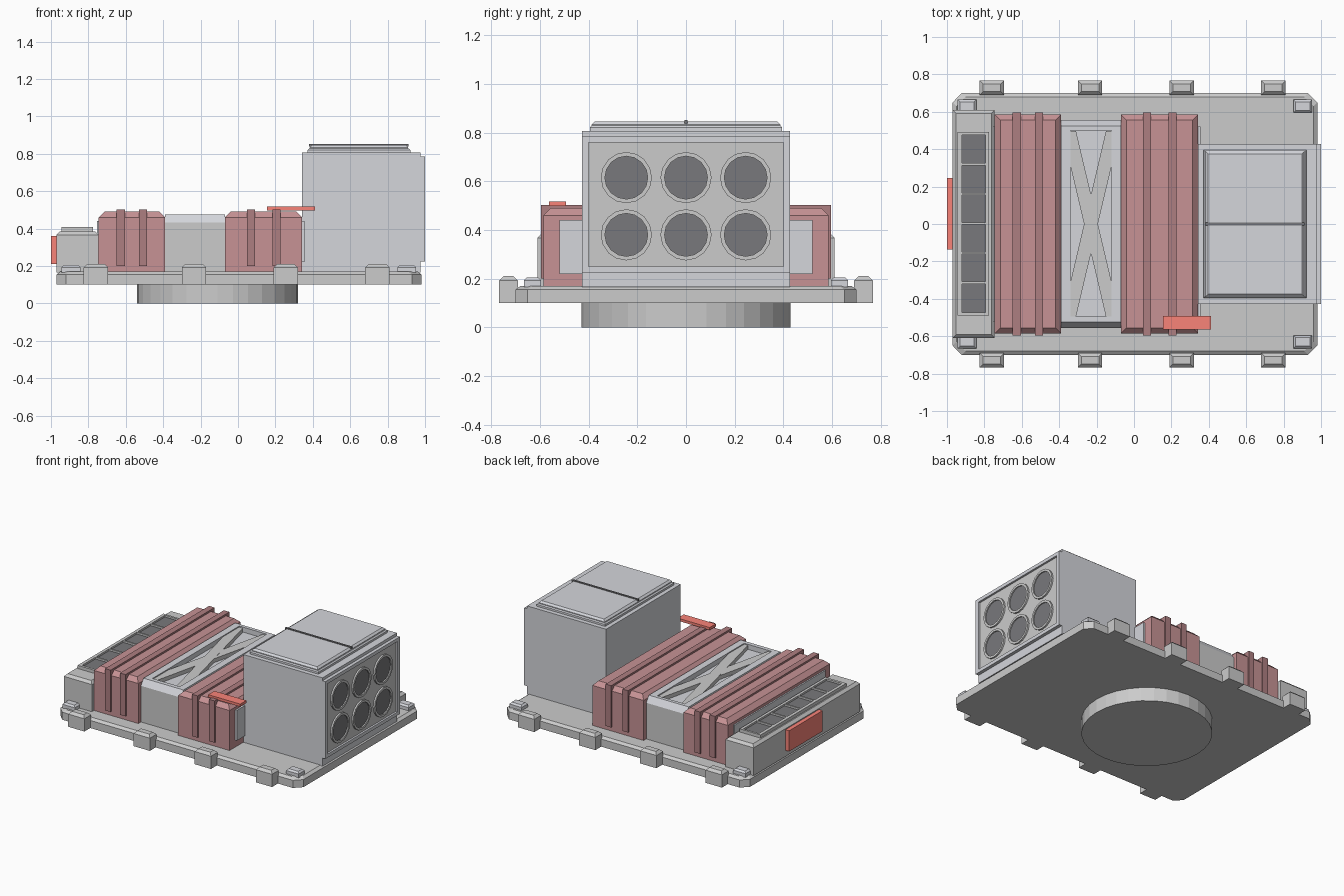
import bpy, bmesh, math

if "Cube" in bpy.data.objects:
    bpy.data.objects.remove(bpy.data.objects["Cube"])


def material(name, rgb):
    m = bpy.data.materials.new(name)
    m.diffuse_color = (*rgb, 1)
    m.use_nodes = True
    m.node_tree.nodes["Principled BSDF"].inputs["Base Color"].default_value = m.diffuse_color
    return m


STEEL = material("blue_grey", (0.66, 0.67, 0.71))
MAROON = material("maroon", (0.57, 0.29, 0.30))
RIB = material("dark_maroon", (0.42, 0.21, 0.22))
RED = material("red", (0.95, 0.23, 0.19))
DARK = material("dark", (0.19, 0.19, 0.20))


def loft(name, layers, mat=None, ring=False, axis="z"):
    """Skin a stack of (outline, height) layers; ring joins last layer to first."""
    bm = bmesh.new()
    rows = []
    for pts, w in layers:
        rows.append([bm.verts.new((u, v, w) if axis == "z" else (w, u, v)) for u, v in pts])
    n = len(rows[0])
    for a, b in zip(rows, rows[1:] + ([rows[0]] if ring else [])):
        for i in range(n):
            j = (i + 1) % n
            bm.faces.new((a[i], a[j], b[j], b[i]))
    if not ring:
        bm.faces.new(rows[0][::-1])
        bm.faces.new(rows[-1])
    bmesh.ops.recalc_face_normals(bm, faces=bm.faces)
    me = bpy.data.meshes.new(name)
    bm.to_mesh(me)
    bm.free()
    ob = bpy.data.objects.new(name, me)
    bpy.context.collection.objects.link(ob)
    if mat:
        me.materials.append(mat)
    return ob


def rect(x0, x1, y0, y1, dx=0, dy=0):
    return [(x0 + dx, y0 + dy), (x1 - dx, y0 + dy), (x1 - dx, y1 - dy), (x0 + dx, y1 - dy)]


def cut_rect(x0, x1, y0, y1, c):
    return [(x0 + c, y0), (x1 - c, y0), (x1, y0 + c), (x1, y1 - c),
            (x1 - c, y1), (x0 + c, y1), (x0, y1 - c), (x0, y0 + c)]


def circle(cx, cy, r, n):
    return [(cx + r * math.cos(2 * math.pi * i / n), cy + r * math.sin(2 * math.pi * i / n))
            for i in range(n)]


def box(name, x0, x1, y0, y1, z0, z1, mat=None, c=0, dz=None):
    """Box with an optional chamfer (c inwards, dz downwards) round its top."""
    layers = [(rect(x0, x1, y0, y1), z0)]
    if c:
        layers.append((rect(x0, x1, y0, y1), z1 - (dz or c)))
    layers.append((rect(x0, x1, y0, y1, c, c), z1))
    return loft(name, layers, mat)


def frame(name, outer, inner, w0, w1, mat=None, axis="z"):
    return loft(name, [(outer, w0), (outer, w1), (inner, w1), (inner, w0)], mat, True, axis)


# Turntable drum and base plate
loft("drum", [(circle(-0.11, 0, 0.43, 32), 0), (circle(-0.11, 0, 0.43, 32), 0.11)])
loft("base_plate", [(cut_rect(-0.97, 0.98, -0.70, 0.70, 0.05), 0.10),
                    (cut_rect(-0.97, 0.98, -0.70, 0.70, 0.05), 0.155),
                    (cut_rect(-0.95, 0.96, -0.68, 0.68, 0.05), 0.17)])

# Edge lugs and corner pads on both long sides
for s in (-1, 1):
    for x in (-0.76, -0.235, 0.255, 0.745):
        y0, y1 = sorted((s * 0.69, s * 0.767))
        box("edge_lug", x - 0.065, x + 0.065, y0, y1, 0.10, 0.21, None, 0.018)
    for x in (-0.893, 0.902):
        y0, y1 = sorted((s * 0.595, s * 0.665))
        box("corner_pad", x - 0.05, x + 0.05, y0, y1, 0.165, 0.205, STEEL, 0.012)

# End vent unit with a six-cell grille and a red plate
box("vent_unit", -0.97, -0.745, -0.61, 0.61, 0.165, 0.385, None, 0.018)
frame("vent_frame", rect(-0.943, -0.775, -0.49, 0.492), rect(-0.92, -0.795, -0.472, 0.477), 0.38, 0.408)
box("vent_dark", -0.92, -0.795, -0.472, 0.477, 0.38, 0.395, DARK)
for i in range(1, 6):
    y = -0.472 + i * 0.949 / 6
    box("vent_divider", -0.92, -0.795, y - 0.006, y + 0.006, 0.39, 0.408)
box("red_plate", -1.0, -0.965, -0.137, 0.247, 0.21, 0.36, RED)

# Core body running through the covers
box("core", -0.755, 0.355, -0.52, 0.52, 0.22, 0.44, STEEL)

# Padded covers with pairs of straps
for x0, x1, straps in ((-0.745, -0.39, (-0.627, -0.508)), (-0.07, 0.342, (0.07, 0.206))):
    box("cover", x0, x1, -0.585, 0.585, 0.165, 0.49, MAROON, 0.03)
    for x in straps:
        box("strap", x - 0.022, x + 0.022, -0.595, 0.595, 0.20, 0.503, RIB)

# Middle housing: body, sloped rim, recessed floor and cross brace
box("housing", -0.39, -0.07, -0.555, 0.555, 0.165, 0.432)
inner = rect(-0.34, -0.12, -0.495, 0.5)
loft("housing_rim", [(rect(-0.39, -0.07, -0.555, 0.555), 0.432),
                     (rect(-0.39, -0.07, -0.555, 0.555, 0, 0.03), 0.476),
                     (inner, 0.476), (inner, 0.432)], STEEL, True)
bar = [(-0.11, 0.497), (-0.08, 0.497), (0.11, -0.31), (0.11, -0.495), (0.08, -0.495), (-0.11, 0.31)]
for s, top in ((1, 0.469), (-1, 0.468)):
    pts = [(-0.23 + s * x, y) for x, y in bar]
    loft("cross_brace", [(pts, 0.43), (pts, top)])

# Tall launcher box with a split top hatch
box("launcher_box", 0.342, 0.976, -0.427, 0.427, 0.165, 0.806, STEEL)
box("hatch_base", 0.372, 0.922, -0.395, 0.395, 0.80, 0.828, STEEL, 0.008)
box("hatch_lid", 0.382, 0.91, -0.388, 0.388, 0.825, 0.846, STEEL, 0.013)
box("hatch_seam", 0.38, 0.912, -0.007, 0.007, 0.838, 0.851, DARK)

# Right end panel with six round tubes
frame("panel_frame", rect(-0.427, 0.427, 0.225, 0.785), rect(-0.40, 0.40, 0.25, 0.76),
      0.97, 1.0, STEEL, "x")
panel = rect(-0.405, 0.405, 0.245, 0.765)
loft("panel", [(panel, 0.97), (panel, 0.986)], None, axis="x")
for y in (-0.245, 0, 0.245):
    for z in (0.38, 0.615):
        frame("tube_ring", circle(y, z, 0.105, 16), circle(y, z, 0.088, 16), 0.98, 0.998, None, "x")
        disc = circle(y, z, 0.089, 16)
        loft("tube_mouth", [(disc, 0.975), (disc, 0.99)], DARK, axis="x")

# Red handle strip
box("red_strip", 0.155, 0.412, -0.563, -0.493, 0.498, 0.517, RED)
